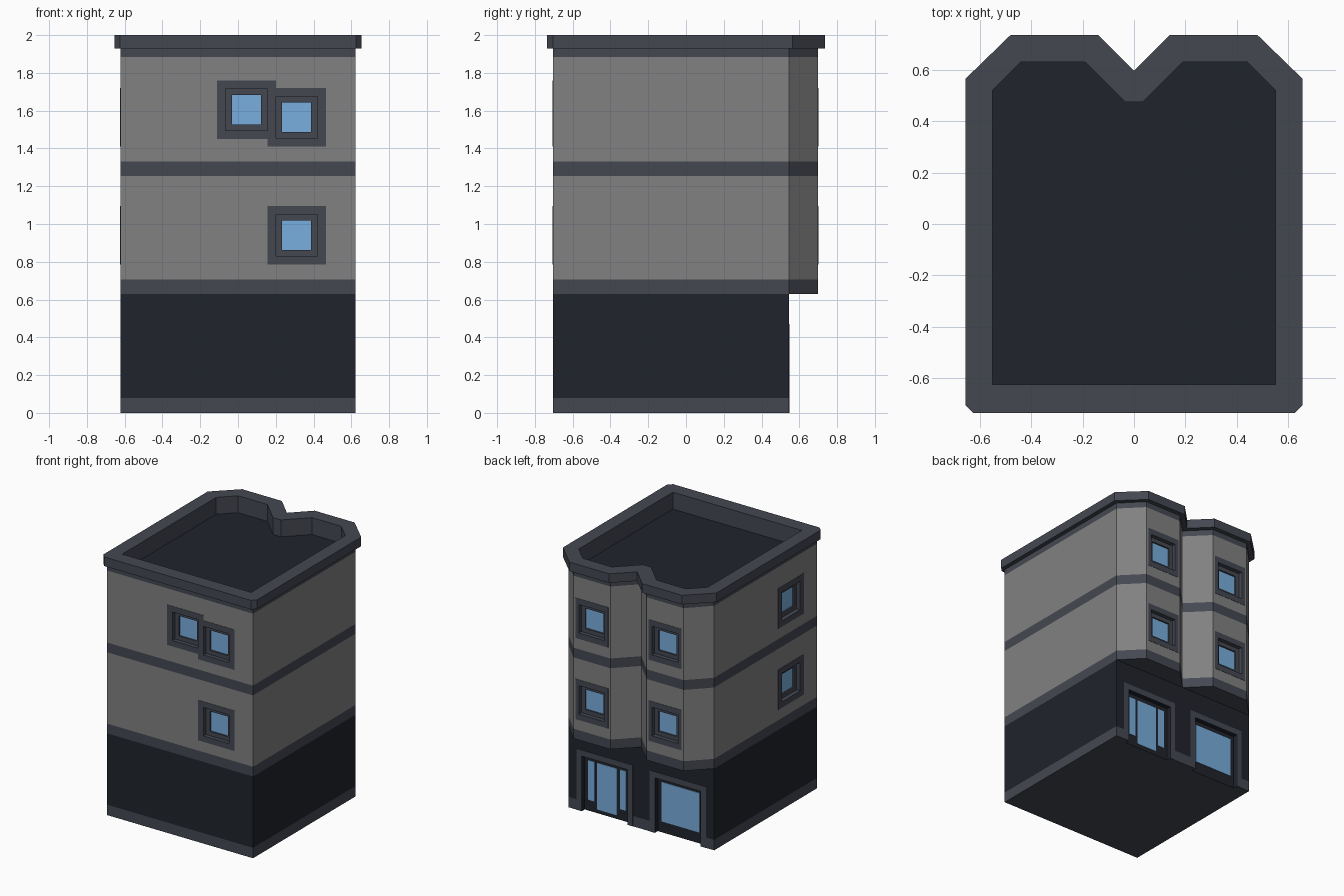
import bpy
import bmesh

if "Cube" in bpy.data.objects:
    bpy.data.objects.remove(bpy.data.objects["Cube"])


def material(name, rgb):
    m = bpy.data.materials.new(name)
    m.diffuse_color = [(c / 255) ** 2.2 for c in rgb] + [1]
    m.use_nodes = True
    m.node_tree.nodes["Principled BSDF"].inputs["Base Color"].default_value = m.diffuse_color
    return m


WALL, TRIM, DARK, GLASS = range(4)
MATS = [material("wall_grey", (128, 128, 128)), material("trim_slate", (70, 73, 82)),
        material("dark_base", (37, 40, 48)), material("window_blue", (120, 172, 220))]


class Part:
    """Collects lofted shapes into one flat-shaded object."""

    def __init__(self):
        self.bm = bmesh.new()

    def loft(self, rings, mats, start=None, end=None):
        seen = {}

        def vert(p):
            key = tuple(round(c, 4) for c in p)
            if key not in seen:
                seen[key] = self.bm.verts.new(p)
            return seen[key]

        def face(points, mat):
            vs = list(dict.fromkeys(vert(p) for p in points))
            if len(vs) > 2:
                self.bm.faces.new(vs).material_index = mat

        for a, b, mat in zip(rings, rings[1:], mats):
            for i in range(len(a)):
                j = (i + 1) % len(a)
                face((a[i], a[j], b[j], b[i]), mat)
        if start is not None:
            face(rings[0][::-1], start)
        if end is not None:
            face(rings[-1], end)

    def finish(self, name):
        bmesh.ops.recalc_face_normals(self.bm, faces=self.bm.faces)
        me = bpy.data.meshes.new(name)
        self.bm.to_mesh(me)
        self.bm.free()
        for m in MATS:
            me.materials.append(m)
        ob = bpy.data.objects.new(name, me)
        bpy.context.collection.objects.link(ob)
        return ob


# Half outlines (x >= 0), mirrored into full rings
wall = [(.622, -.705), (.622, -.705), (.622, .545), (.47, .70), (.155, .70), (0, .545)]
ground = [(x, min(y, .545)) for x, y in wall]
cornice = [(.625, -.735), (.655, -.705), (.655, .565), (.48, .735), (.14, .735), (0, .595)]
inner = [(.55, -.625), (.55, -.625), (.55, .52), (.44, .63), (.19, .63), (.035, .475)]


def ring(half, z):
    return [(x, y, z) for x, y in half] + [(-x, y, z) for x, y in reversed(half)]


# Building shell: ground floor, overhanging bays, bands, cornice, sunken roof
levels = [(ground, 0, TRIM), (ground, .08, DARK), (ground, .63, TRIM), (wall, .63, TRIM),
          (wall, .705, WALL), (wall, 1.255, TRIM), (wall, 1.33, WALL), (wall, 1.885, TRIM),
          (cornice, 1.93, TRIM), (cornice, 2, TRIM), (inner, 2, TRIM), (inner, 1.87, DARK)]
levels.insert(8, (wall, 1.93, TRIM))
body = Part()
body.loft([ring(h, z) for h, z, _ in levels], [m for _, _, m in levels], TRIM, DARK)
body = body.finish("building_shell")

# Maps (along wall, height, depth into wall) to world space
SIDES = {
    "front": lambda u, z, d: (u, -.705 + d, z),
    "bay": lambda u, z, d: (u, .70 - d, z),
    "shop": lambda u, z, d: (u, .545 - d, z),
    "left": lambda u, z, d: (-.622 + d, u, z),
}


def rect(side, u, z, hu, hz, d):
    return [SIDES[side](u + a * hu, z + b * hz, d)
            for a, b in ((-1, -1), (1, -1), (1, 1), (-1, 1))]


def slab(part, side, u0, u1, z0, z1, d0, d1, mat):
    u, z, hu, hz = (u0 + u1) / 2, (z0 + z1) / 2, (u1 - u0) / 2, (z1 - z0) / 2
    part.loft([rect(side, u, z, hu, hz, d) for d in (d0, d1)], [mat], mat, mat)


cutter, frames, shop_frames, panes = Part(), Part(), Part(), Part()

# Small square windows: stepped recess with glass back, thin surround
windows = [("front", .31, .94), ("front", .31, 1.565), ("front", -.045, 1.605)]
windows[2] = ("front", .045, 1.605)
windows += [("left", -.39, z) for z in (.94, 1.565)]
windows += [("bay", x, z) for x in (-.3125, .3125) for z in (.94, 1.565)]
for side, u, z in windows:
    steps = [(.11, -.05), (.11, .03), (.0775, .03), (.0775, .042)]
    cutter.loft([rect(side, u, z, h, h, d) for h, d in steps], [TRIM] * 3, TRIM, GLASS)
    w = .14 if side == "bay" else .155
    plate = [(w, .155, 0), (w, .155, -.002), (.11, .11, -.002), (.11, .11, 0)]
    frames.loft([rect(side, u, z, a, b, d) for a, b, d in plate], [TRIM] * 3)

# Shop openings with jambs and lintel
for u in (-.312, .312):
    slab(cutter, "shop", u - .195, u + .195, -.05, .425, -.05, .035, DARK)
    for s in (-1, 1):
        a, b = sorted((u + s * .195, u + s * .24))
        slab(shop_frames, "shop", a, b, 0, .425, -.002, .002, TRIM)
    slab(shop_frames, "shop", u - .24, u + .24, .425, .47, -.002, .002, TRIM)

# Glass: display window, then door with two side lights
for u0, u1, z0 in ((-.475, -.149, .085), (.227, .397, .03), (.15, .205, .085), (.419, .474, .085)):
    slab(panes, "shop", u0, u1, z0, .39, .031, .036, GLASS)

frames.finish("window_surrounds")
shop_frames.finish("shop_surrounds")
panes.finish("shop_glass")

# Cut the recesses, keeping the cutter's colours inside them
cut = cutter.finish("recess_cutter")
cut.hide_render = True
cut.display_type = 'WIRE'
mod = body.modifiers.new("recesses", 'BOOLEAN')
mod.operation = 'DIFFERENCE'
mod.solver = 'EXACT'
mod.material_mode = 'TRANSFER'
mod.object = cut
